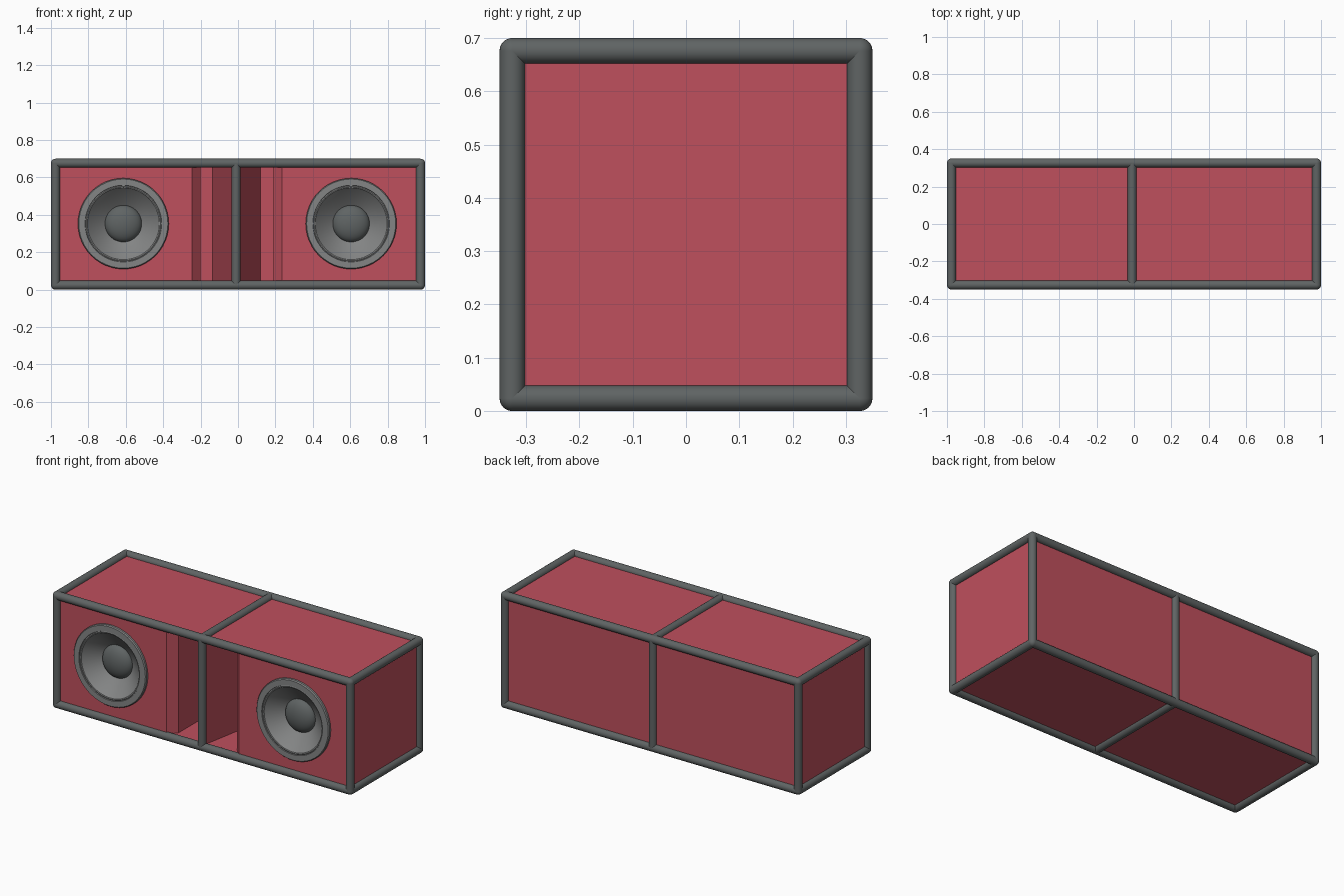
import bpy
import bmesh
from math import pi, cos, sin
from mathutils import Vector

cube = bpy.data.objects.get("Cube")
if cube:
    bpy.data.objects.remove(cube, do_unlink=True)


def material(name, rgb):
    m = bpy.data.materials.new(name)
    m.use_nodes = True
    m.diffuse_color = (*rgb, 1)
    m.node_tree.nodes["Principled BSDF"].inputs["Base Color"].default_value = (*rgb, 1)
    return m


RED = material("red_panel", (0.52, 0.08, 0.11))
DARK = material("dark_grey", (0.115, 0.127, 0.127))
GREY = material("mid_grey", (0.23, 0.235, 0.235))


def finish(bm, name, mat, smooth=None):
    bmesh.ops.recalc_face_normals(bm, faces=bm.faces)
    mesh = bpy.data.meshes.new(name)
    bm.to_mesh(mesh)
    bm.free()
    mesh.materials.append(mat)
    ob = bpy.data.objects.new(name, mesh)
    bpy.context.collection.objects.link(ob)
    if smooth:
        bpy.ops.object.select_all(action="DESELECT")
        ob.select_set(True)
        bpy.context.view_layer.objects.active = ob
        bpy.ops.object.shade_smooth_by_angle(angle=smooth)
    return ob


def box(name, lo, hi, mat):
    lo, hi = Vector(lo), Vector(hi)
    bm = bmesh.new()
    bmesh.ops.create_cube(bm, size=1)
    for v in bm.verts:
        v.co = (lo + hi) / 2 + v.co * (hi - lo)
    return finish(bm, name, mat)


def bar(name, a, b):
    a, b = Vector(a), Vector(b)
    bm = bmesh.new()
    bmesh.ops.create_cone(bm, cap_ends=True, segments=24, radius1=R, radius2=R,
                          depth=(b - a).length)
    rot = (b - a).to_track_quat("Z", "Y")
    for v in bm.verts:
        v.co = (a + b) / 2 + rot @ v.co
    finish(bm, name, DARK, 0.6)


def prism(name, outline, z0, z1, mat):
    bm = bmesh.new()
    face = bm.faces.new([bm.verts.new((x, y, z0)) for x, y in outline])
    top = bmesh.ops.extrude_face_region(bm, geom=[face])["geom"]
    for v in top:
        if isinstance(v, bmesh.types.BMVert):
            v.co.z = z1
    finish(bm, name, mat)


def lathe(name, profile, x, z, mat):
    bm = bmesh.new()
    verts = [bm.verts.new((x + r, y, z)) for r, y in profile]
    edges = [bm.edges.new(pair) for pair in zip(verts, verts[1:])]
    bmesh.ops.spin(bm, geom=verts + edges, cent=(x, 0, z), axis=(0, 1, 0),
                   angle=2 * pi, steps=48)
    bmesh.ops.remove_doubles(bm, verts=bm.verts, dist=1e-5)
    finish(bm, name, mat, 0.5)


def baffle(name, x0, x1, cx):
    # Rectangular board with a round speaker opening
    bm = bmesh.new()
    corners = [(x0, LOW), (x1, LOW), (x1, HIGH), (x0, HIGH)]
    hole = [(cx + 0.22 * cos(i * pi / 24), CZ + 0.22 * sin(i * pi / 24)) for i in range(48)]
    edges = []
    for loop in (corners, hole):
        vs = [bm.verts.new((x, -PY, z)) for x, z in loop]
        edges += [bm.edges.new((vs[i - 1], vs[i])) for i in range(len(vs))]
    bmesh.ops.triangle_fill(bm, use_beauty=True, edges=edges, normal=(0, -1, 0))
    finish(bm, name, RED)


R = 0.024                      # frame tube radius
FX, FY, Z0, Z1 = 1 - R, 0.35 - R, R, 0.7 - R
MID = -0.01                    # centre post
PY = 0.328                     # panel face depth
LOW, HIGH, CZ = 0.023, 0.677, 0.353

# Tubular frame
for y, side in ((-FY, "front"), (FY, "back")):
    for z, level in ((Z0, "lower"), (Z1, "upper")):
        bar(f"{side}_{level}_rail", (-FX, y, z), (FX, y, z))
    for x, place in ((-FX, "right"), (MID, "centre"), (FX, "left")):
        bar(f"{side}_{place}_post", (x, y, Z0), (x, y, Z1))
for x, place in ((-FX, "right"), (MID, "centre"), (FX, "left")):
    for z, level in ((Z0, "lower"), (Z1, "upper")):
        bar(f"{place}_{level}_crossbar", (x, -FY, z), (x, FY, z))

# Rounded frame corners
for x in (-FX, FX):
    for y in (-FY, FY):
        for z in (Z0, Z1):
            bm = bmesh.new()
            bmesh.ops.create_uvsphere(bm, u_segments=24, v_segments=12, radius=R)
            bmesh.ops.translate(bm, verts=bm.verts, vec=(x, y, z))
            finish(bm, "frame_corner", DARK, 0.6)

# Cabinet panels
T = 0.015
PX = 0.978
box("bottom_panel", (-PX, -PY, LOW), (PX, PY, LOW + T), RED)
box("top_panel", (-PX, -PY, HIGH - T), (PX, PY, HIGH), RED)
box("back_panel", (-PX, PY - T, LOW), (PX, PY, HIGH), RED)
box("right_panel", (-PX, -PY, LOW), (T - PX, PY, HIGH), RED)
box("left_panel", (PX - T, -PY, LOW), (PX, PY, HIGH), RED)

# Port: flared side walls and a central wedge
for side, s, edge, wall in (("right", -1, -0.245, -0.2), ("left", 1, 0.235, 0.19)):
    outline = [(edge, -PY), (wall, -0.28), (wall, PY - T),
               (wall + s * T, PY - T), (wall + s * T, -0.27), (edge + s * T, -PY)]
    prism(f"{side}_port_wall", outline, LOW + T, HIGH - T, RED)
prism("port_wedge", [(MID - 0.015, -0.32), (MID + 0.015, -0.32),
                     (0.12, PY - T), (-0.135, PY - T)], LOW + T, HIGH - T, RED)

# Speakers and their boards
rim_and_cone = [(0.243, -0.31), (0.243, -0.34), (0.238, -0.346), (0.205, -0.346),
                (0.203, -0.341), (0.198, -0.343), (0.192, -0.341), (0.187, -0.333),
                (0.08, -0.255)]
cap = [(0.099 * cos(a), -0.264 - 0.05 * sin(a)) for a in (i * pi / 16 for i in range(8))]
cap.append((0, -0.314))
for side, x0, x1, cx in (("right", -PX, -0.245, -0.613), ("left", 0.235, PX, 0.605)):
    baffle(f"{side}_baffle", x0, x1, cx)
    lathe(f"{side}_speaker_cone", rim_and_cone, cx, CZ, GREY)
    lathe(f"{side}_dust_cap", cap, cx, CZ, DARK)
